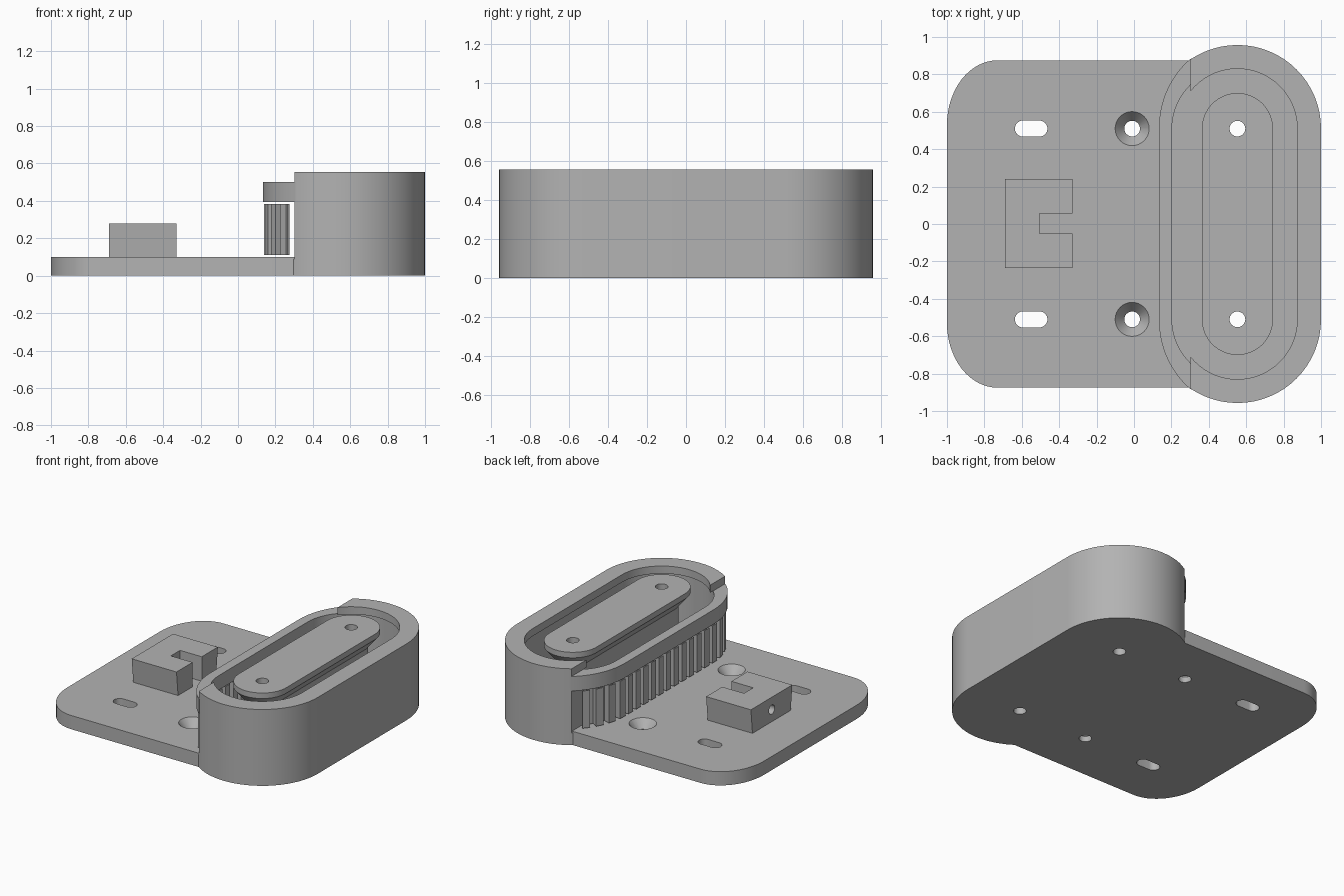
import bpy
import bmesh
from math import sin, cos, pi, radians

if "Cube" in bpy.data.objects:
    bpy.data.objects.remove(bpy.data.objects["Cube"])

grey = bpy.data.materials.new("plain_grey")
grey.use_nodes = True
GREY = (0.45, 0.45, 0.45, 1)
grey.diffuse_color = GREY
grey.node_tree.nodes["Principled BSDF"].inputs["Base Color"].default_value = GREY

CX, HALF = 0.553, 0.51     # centre line of the long housing and its arc centres
CUT_X = 0.303              # plane where the tall housing wall ends
TOP, FLOOR = 0.555, 0.1


def make_object(name, bm):
    bmesh.ops.recalc_face_normals(bm, faces=bm.faces)
    mesh = bpy.data.meshes.new(name)
    bm.to_mesh(mesh)
    bm.free()
    mesh.materials.append(grey)
    obj = bpy.data.objects.new(name, mesh)
    bpy.context.collection.objects.link(obj)
    return obj


def loft(name, layers):
    """Solid through a stack of (outline, height) layers."""
    bm = bmesh.new()
    rings = [[bm.verts.new((x, y, z)) for x, y in outline] for outline, z in layers]
    n = len(rings[0])
    for low, high in zip(rings, rings[1:]):
        for i in range(n):
            j = (i + 1) % n
            bm.faces.new((low[i], low[j], high[j], high[i]))
    bm.faces.new(rings[0][::-1])
    bm.faces.new(rings[-1])
    return make_object(name, bm)


def stadium(rx, ry=None, cx=CX, half=HALF, n=32):
    ry = ry or rx
    pts = []
    for side, start in ((1, 0), (-1, pi)):
        for i in range(n + 1):
            a = start + pi * i / n
            pts.append((cx + rx * cos(a), side * half + ry * sin(a)))
    return pts


def circle(x, y, r, n=32):
    return [(x + r * cos(2 * pi * i / n), y + r * sin(2 * pi * i / n)) for i in range(n)]


def rect(x0, x1, y0, y1):
    return [(x0, y0), (x1, y0), (x1, y1), (x0, y1)]


def box(name, x0, x1, y0, y1, z0, z1):
    r = rect(x0, x1, y0, y1)
    return loft(name, [(r, z0), (r, z1)])


def combine(target, tool, operation):
    mod = target.modifiers.new("combine", 'BOOLEAN')
    mod.operation, mod.solver, mod.object = operation, 'EXACT', tool
    bpy.context.view_layer.objects.active = target
    bpy.ops.object.modifier_apply(modifier=mod.name)
    bpy.data.objects.remove(tool)


# Base plate with rounded far corners
corner = [(-0.73 - 0.27 * sin(a), 0.53 + 0.345 * cos(a))
          for a in (pi / 2 * i / 16 for i in range(17))]
outline = [(0.45, 0.875)] + corner + [(x, -y) for x, y in reversed(corner)] + [(0.45, -0.875)]
body = loft("base_and_housing", [(outline, 0), (outline, FLOOR)])

# Tall rounded housing, open on the plate side
wall = stadium(0.447)
housing = loft("housing", [(wall, 0), (wall, TOP)])
combine(housing, box("opening", -1, CUT_X, -2, 2, 0.09, 1), 'DIFFERENCE')
combine(body, housing, 'UNION')
wide, narrow = stadium(0.35, 0.335), stadium(0.32)
combine(body, loft("channel", [(wide, FLOOR), (wide, 0.5), (narrow, 0.5), (narrow, 0.7)]),
        'DIFFERENCE')

# Lower bridging lip across the open side
rim = stadium(0.42, 0.465)
lip = loft("lip", [(rim, 0.395), (rim, 0.5)])
combine(lip, loft("lip_inside", [(wide, 0.3), (wide, 0.6)]), 'DIFFERENCE')
combine(lip, box("lip_end", CUT_X + 0.004, 2, -2, 2, 0, 1), 'DIFFERENCE')
combine(body, lip, 'UNION')

# Central core, flared under its flat top
stem, cap = stadium(0.11), stadium(0.19)
combine(body, loft("core", [(stem, 0.05), (stem, 0.42), (cap, 0.515), (cap, TOP)]), 'UNION')

# Clamp block with nut slot and bolt hole
block = loft("block", [(rect(-0.69, -0.33, -0.215, 0.22), 0.08),
                       (rect(-0.69, -0.33, -0.235, 0.24), 0.278)])
combine(block, box("nut_slot", -0.505, 0, -0.05, 0.055, 0, 1), 'DIFFERENCE')
bolt = loft("bolt_hole", [(circle(0, 0, 0.033), 0), (circle(0, 0, 0.033), 0.4)])
bolt.rotation_euler = (0, radians(90), 0)
bolt.location = (-0.8, 0, 0.188)
bpy.context.view_layer.update()
combine(block, bolt, 'DIFFERENCE')
combine(body, block, 'UNION')

# Mounting holes, countersunk holes and slots on both sides
for y in (-HALF, HALF):
    hole = circle(CX, y, 0.042)
    combine(body, loft("core_hole", [(hole, -0.1), (hole, 0.7)]), 'DIFFERENCE')
    small, large = circle(-0.01, y, 0.042), circle(-0.01, y, 0.091)
    combine(body, loft("countersink", [(small, -0.1), (small, 0.04), (large, FLOOR),
                                       (large, 0.2)]), 'DIFFERENCE')
    slot = [(py - 0.55, px + y) for px, py in stadium(0.043, cx=0, half=0.044, n=16)]
    combine(body, loft("slot", [(slot, -0.1), (slot, 0.2)]), 'DIFFERENCE')


# Folded support wall standing under the lip
def lip_point(s, r):
    """Point at distance s along the lip centre line, at radius r."""
    over = max(abs(s) - HALF, 0) / 0.385
    side = 1 if s > 0 else -1
    y = side * (HALF + r * sin(over) * 1.07) if over else s
    return CX - r * cos(over), y


FOLDS, REACH = 37, 0.81
path = []
for i in range(FOLDS):
    r = 0.411 if i % 2 == 0 else 0.362
    for k in (i, i + 1):
        path.append(lip_point(-REACH + 2 * REACH * k / FOLDS, r))
bm = bmesh.new()
columns = [[bm.verts.new((x, y, z)) for z in (0.112, 0.383)] for x, y in path]
for a, b in zip(columns, columns[1:]):
    bm.faces.new((a[0], b[0], b[1], a[1]))
support = make_object("lip_support", bm)
solid = support.modifiers.new("thickness", 'SOLIDIFY')
solid.thickness, solid.offset = 0.012, 0

# Smooth curved walls, keep hard edges
bpy.ops.object.select_all(action='DESELECT')
body.select_set(True)
bpy.context.view_layer.objects.active = body
bpy.ops.object.shade_smooth_by_angle(angle=radians(25))
